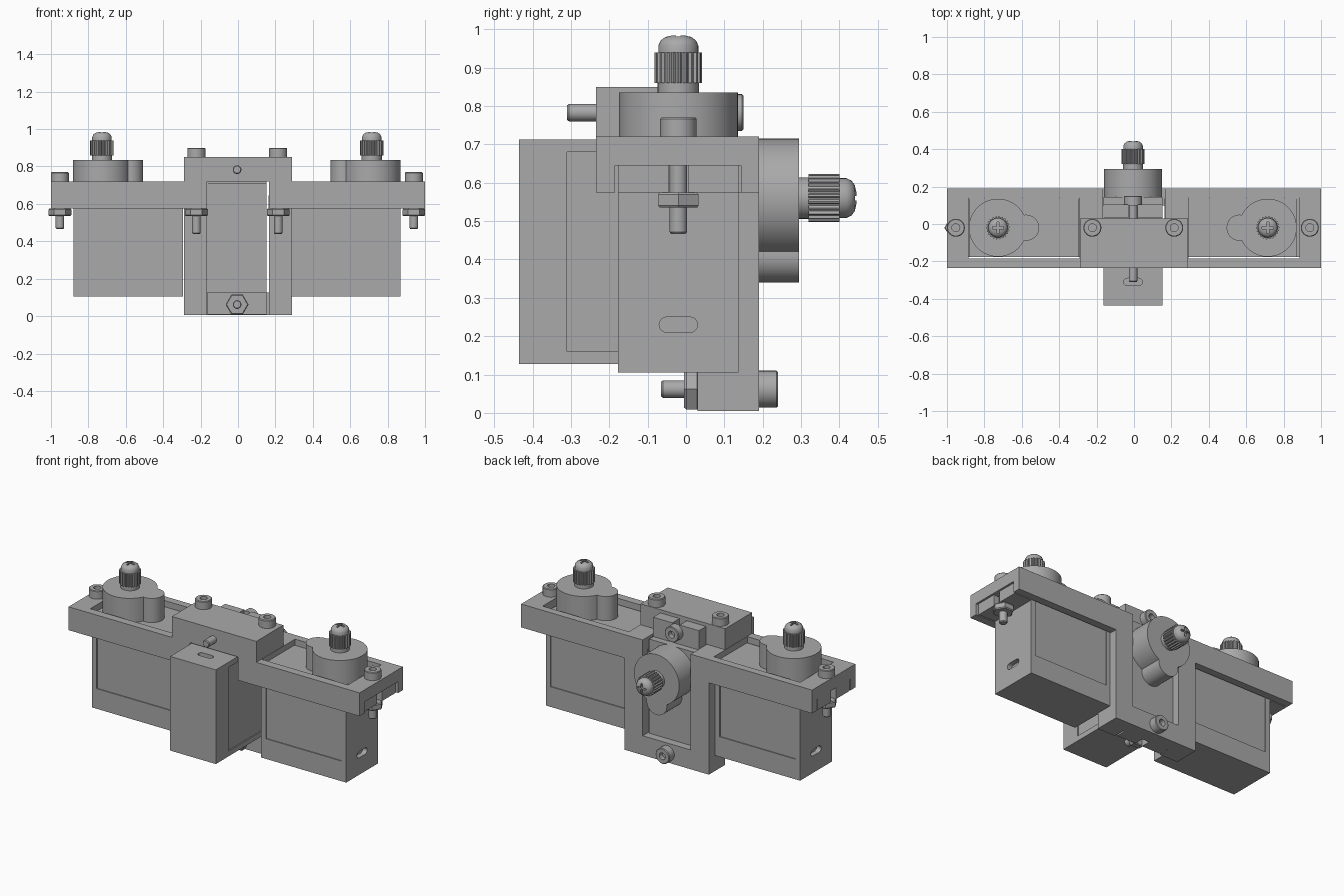
import bpy, bmesh, math
from mathutils import Matrix, Vector

cube = bpy.data.objects.get("Cube")
if cube:
    bpy.data.objects.remove(cube)

grey = bpy.data.materials.new("plain grey")
grey.use_nodes = True
GREY = (0.4, 0.4, 0.4, 1)
grey.diffuse_color = GREY
grey.node_tree.nodes["Principled BSDF"].inputs["Base Color"].default_value = GREY


def make(name, bm):
    bmesh.ops.recalc_face_normals(bm, faces=bm.faces)
    mesh = bpy.data.meshes.new(name)
    bm.to_mesh(mesh)
    bm.free()
    mesh.materials.append(grey)
    ob = bpy.data.objects.new(name, mesh)
    bpy.context.collection.objects.link(ob)
    return ob


def prism(name, outline, lo, hi):
    """Extrude an (x, y) outline along z."""
    bm = bmesh.new()
    face = bm.faces.new([bm.verts.new((x, y, lo)) for x, y in outline])
    ext = bmesh.ops.extrude_face_region(bm, geom=[face])["geom"]
    bmesh.ops.translate(bm, vec=(0, 0, hi - lo),
                        verts=[g for g in ext if isinstance(g, bmesh.types.BMVert)])
    return make(name, bm)


def box(name, x, y, z):
    return prism(name, [(x[0], y[0]), (x[1], y[0]), (x[1], y[1]), (x[0], y[1])], *z)


def lathe(name, profile, sides=32):
    """Turn an (r, z) profile around z."""
    bm = bmesh.new()
    vs = [bm.verts.new((r, 0, z)) for r, z in profile]
    es = [bm.edges.new(p) for p in zip(vs, vs[1:])]
    bmesh.ops.spin(bm, geom=vs + es, axis=(0, 0, 1), cent=(0, 0, 0),
                   angle=math.tau, steps=sides, use_duplicate=False)
    bmesh.ops.remove_doubles(bm, verts=bm.verts, dist=1e-5)
    return make(name, bm)


def cut(ob, cutters):
    for c in cutters:
        mod = ob.modifiers.new("cut", "BOOLEAN")
        mod.operation, mod.solver, mod.object = "DIFFERENCE", "EXACT", c
    bpy.context.view_layer.update()
    done = ob.evaluated_get(bpy.context.evaluated_depsgraph_get())
    mesh = bpy.data.meshes.new_from_object(done)
    ob.modifiers.clear()
    ob.data = mesh
    for c in cutters:
        bpy.data.objects.remove(c)
    return ob


def smooth(ob):
    bpy.ops.object.select_all(action="DESELECT")
    ob.select_set(True)
    bpy.context.view_layer.objects.active = ob
    bpy.ops.object.shade_smooth_by_angle(angle=math.radians(35))


def arc(cx, r, a0, a1, n):
    return [(cx + r * math.cos(a0 + (a1 - a0) * i / n),
             r * math.sin(a0 + (a1 - a0) * i / n)) for i in range(n + 1)]


def servo(side, place):
    parts = []
    # case with shallow side panels and a cable slot
    slot = prism("slot", arc(0.03, 0.02, -math.pi / 2, math.pi / 2, 8)
                 + arc(-0.03, 0.02, math.pi / 2, math.pi * 1.5, 8), -0.03, 0.03)
    slot.data.transform(Matrix.Translation((0.2925, 0, 0.125))
                        @ Matrix(((0, 0, 1, 0), (1, 0, 0, 0), (0, 1, 0, 0), (0, 0, 0, 1))))
    panels = [box("panel", (-0.26, 0.26), (s * 0.165 - 0.014, s * 0.165 + 0.014), (0.125, 0.55))
              for s in (-1, 1)]
    case = box(side + "_servo_case", (-0.2925, 0.2925), (-0.157, 0.157), (0, 0.58))
    parts.append(cut(case, [slot] + panels))
    # mounting tabs, notched for the bolts
    for s, end in ((1, "outer"), (-1, "inner")):
        tab = box(f"{side}_servo_{end}_tab", sorted((s * 0.29, s * 0.4125)),
                  (-0.157, 0.157), (0.47, 0.54))
        notch = box("notch", sorted((s * 0.34, s * 0.5)), (-0.025, 0.025), (0.4, 0.6))
        parts.append(cut(tab, [notch]))
    # gear housing: a large disc merged with a small lobe
    big = [(x, y) for x, y in arc(0, 0.155, 0.461 - math.pi, math.pi - 0.461, 48)]
    lobe = [(x, y) for x, y in arc(0, 0.07, 1.73, -1.73, 20)]
    outline = [(0.14 - x * -1, y) for x, y in big] + [(-0.01 - x, y) for x, y in lobe[1:-1]]
    parts.append(prism(side + "_gear_housing", outline, 0.57, 0.73))
    # output shaft: collar, spline and slotted screw
    collar = lathe(side + "_shaft_collar", [(0, 0.73), (0.054, 0.73), (0.054, 0.755), (0, 0.755)])
    teeth = [((0.0625 if i % 4 < 2 else 0.056) * math.cos(math.tau * i / 88),
              (0.0625 if i % 4 < 2 else 0.056) * math.sin(math.tau * i / 88)) for i in range(88)]
    spline = prism(side + "_shaft_spline", teeth, 0.755, 0.835)
    screw = lathe(side + "_shaft_screw", [(0, 0.83), (0.052, 0.83), (0.052, 0.853), (0.046, 0.866),
                                          (0.034, 0.875), (0.018, 0.879), (0, 0.88)])
    cut(screw, [box("cross", (-0.03, 0.03), (-0.006, 0.006), (0.865, 0.9)),
                box("cross", (-0.006, 0.006), (-0.03, 0.03), (0.865, 0.9))])
    for ob in (collar, spline, screw):
        ob.data.transform(Matrix.Translation((0.14, 0, 0)))
        parts.append(ob)
    for ob in parts:
        ob.data.transform(place)
        smooth(ob)


def bolt(name, at, axis, length, nut=None):
    """Socket-head bolt: head above the point, shank below it."""
    parts = [lathe(name, [(0, 0.02), (0.021, 0.02), (0.021, 0.05), (0.044, 0.05), (0.048, 0.046),
                          (0.048, 0), (0.023, 0), (0.023, 0.005 - length),
                          (0.019, -length), (0, -length)])]
    if nut:
        parts.append(lathe(name + "_nut", [(0.02, -nut), (0.056, -nut), (0.061, -nut - 0.006),
                                           (0.061, -nut - 0.034), (0.056, -nut - 0.04),
                                           (0.02, -nut - 0.04)], 6))
    turn = Vector(axis).to_track_quat("Z", "Y").to_matrix().to_4x4()
    for ob in parts:
        ob.data.transform(Matrix.Translation(at) @ turn)
        smooth(ob)


# bracket: cross-shaped outline trimmed into a wing plate, front bridge and rear frame
half = [(0.29, 0.85), (0.29, 0.72), (1, 0.72), (1, 0.575), (0.29, 0.575), (0.29, 0.005)]
bracket = prism("bracket", half + [(-x, z) for x, z in reversed(half)], -0.19, 0.235)
bracket.data.transform(Matrix.Rotation(math.pi / 2, 4, "X"))
cutters = [
    box("under_bridge", (-0.29, 0.29), (-0.4, 0.03), (-0.2, 0.575)),
    box("over_frame", (-0.4, 0.4), (0.03, 0.4), (0.72, 1)),
    box("window", (-0.165, 0.165), (-0.5, 0.5), (0.125, 0.72)),
    box("lower_slot", (-0.165, 0.165), (0, 0.1), (-0.1, 0.2)),
]
for s in (-1, 1):
    cutters.append(box("pocket", sorted((s * 0.292, s * 0.885)), (-0.185, 0.143), (0.575, 0.9)))
    cutters.append(box("tab_slot", sorted((s * 0.15, s * 1.1)), (-0.185, 0.143), (0.575, 0.645)))
cut(bracket, cutters)

# three servos: two upright and one facing the back
servo("left", Matrix.Translation((0.575, -0.02, 0.105)))
servo("right", Matrix.Translation((-0.5875, -0.02, 0.105)) @ Matrix.Rotation(math.pi, 4, "Z"))
servo("centre", Matrix(((0, 1, 0, -0.005), (0, 0, 1, -0.435), (1, 0, 0, 0.42), (0, 0, 0, 1))))

# fastenings
for side, outer, inner in (("left", 0.94, 0.215), ("right", -0.9525, -0.2225)):
    bolt(side + "_outer_bolt", (outer, -0.02, 0.72), (0, 0, 1), 0.253, 0.145)
    bolt(side + "_inner_bolt", (inner, -0.02, 0.85), (0, 0, 1), 0.41, 0.275)
bolt("lower_bolt", (-0.005, 0.19, 0.062), (0, 1, 0), 0.255, 0.155)
bolt("upper_bolt", (-0.005, 0.1, 0.783), (0, 1, 0), 0.41)
